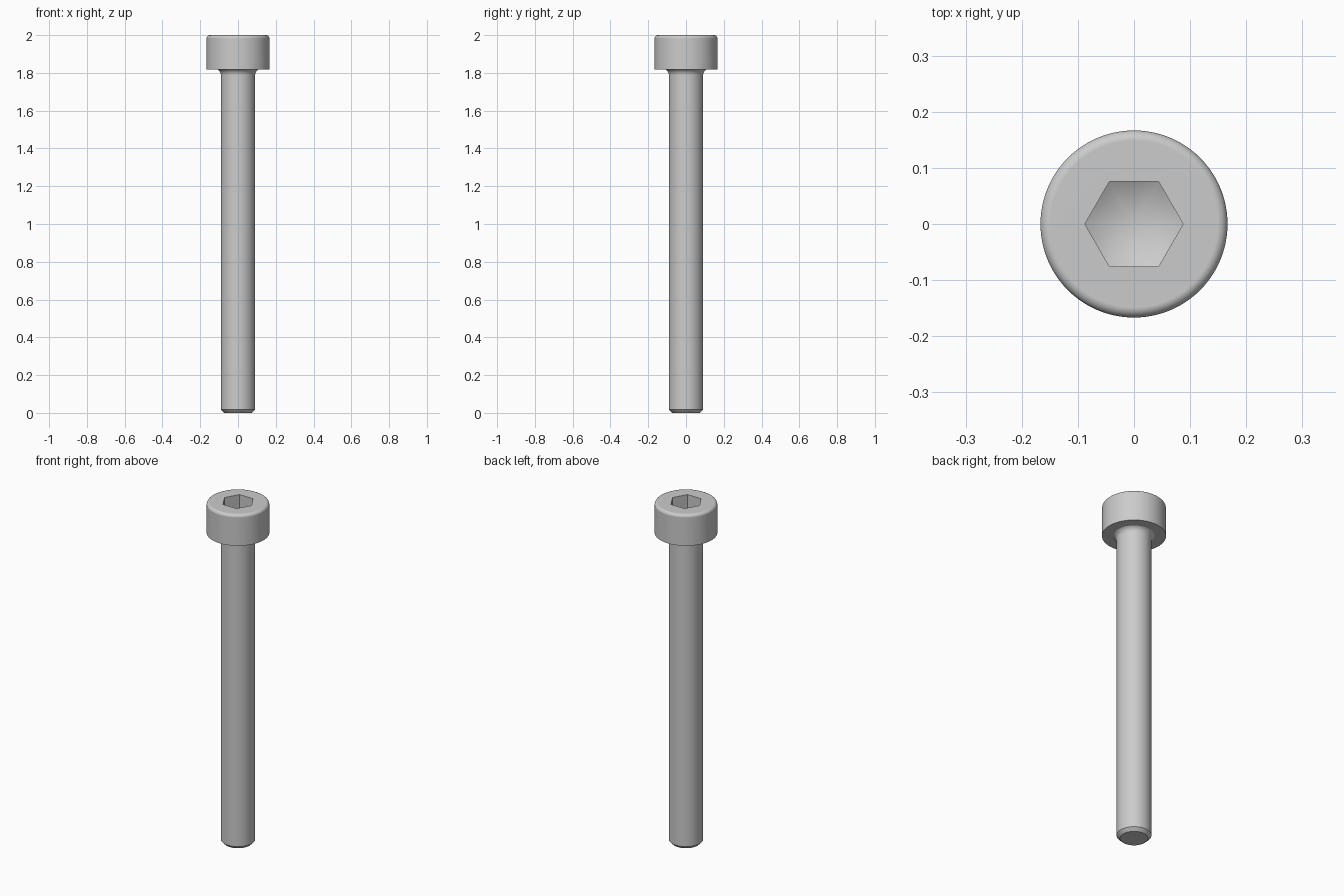
import bpy
import bmesh
from math import sin, cos, tan, pi, radians

if "Cube" in bpy.data.objects:
    bpy.data.objects.remove(bpy.data.objects["Cube"])

SEGMENTS = 96            # multiple of six, so the socket corners fall on vertices
SHAFT_R, HEAD_R = 0.0909, 0.1667
TOP, HEAD_BOTTOM = 2.0, 1.818
CHAMFER = 0.018
EDGE_R = 0.018           # rounding of the head's top rim
NECK_R, NECK_SWEEP = 0.034, radians(62)
SOCKET_APOTHEM, SOCKET_DEPTH = 0.0758, 0.079
DRILL_SLOPE = tan(radians(30))

steel = bpy.data.materials.new("grey steel")
steel.use_nodes = True
steel.diffuse_color = (0.6, 0.6, 0.6, 1)
steel.node_tree.nodes["Principled BSDF"].inputs["Base Color"].default_value = steel.diffuse_color


def arc(cx, cz, r, start, end, steps):
    angles = [start + (end - start) * i / steps for i in range(steps + 1)]
    return [(cx + r * cos(a), cz + r * sin(a)) for a in angles]


def hex_radius(a):
    """Distance from the axis to the socket wall, corners on the x axis."""
    return SOCKET_APOTHEM / cos(a % (pi / 3) - pi / 6)


# Outer profile from the tip of the shaft to the flat top of the head
profile = [(SHAFT_R - CHAMFER, 0), (SHAFT_R, CHAMFER)]
neck_z = HEAD_BOTTOM - NECK_R * sin(NECK_SWEEP)
profile += arc(SHAFT_R + NECK_R, neck_z, NECK_R, pi, pi - NECK_SWEEP, 8)
profile += [(HEAD_R, HEAD_BOTTOM)]
profile += arc(HEAD_R - EDGE_R, TOP - EDGE_R, EDGE_R, 0, pi / 2, 8)

bm = bmesh.new()
turns = [2 * pi * i / SEGMENTS for i in range(SEGMENTS)]


def add_ring(point):
    """point(angle) gives the radius and height of the ring at that angle."""
    ring = []
    for a in turns:
        r, z = point(a)
        ring.append(bm.verts.new((r * cos(a), r * sin(a), z)))
    return ring


rings = [add_ring(lambda a, p=p: p) for p in profile]

# Hexagonal socket: straight walls down to a conical drilled floor
corner = SOCKET_APOTHEM / cos(pi / 6)
floor_tip = TOP - SOCKET_DEPTH - corner * DRILL_SLOPE
rings.append(add_ring(lambda a: (hex_radius(a), TOP)))
rings.append(add_ring(lambda a: (hex_radius(a), floor_tip + hex_radius(a) * DRILL_SLOPE)))

for low, high in zip(rings, rings[1:]):
    for i in range(SEGMENTS):
        j = (i + 1) % SEGMENTS
        bm.faces.new((low[i], low[j], high[j], high[i]))

tip = bm.verts.new((0, 0, floor_tip))
for i in range(SEGMENTS):
    bm.faces.new((rings[-1][i], rings[-1][(i + 1) % SEGMENTS], tip))
bm.faces.new(rings[0][::-1])
bmesh.ops.recalc_face_normals(bm, faces=bm.faces[:])

mesh = bpy.data.meshes.new("socket_head_screw")
bm.to_mesh(mesh)
bm.free()
mesh.materials.append(steel)
screw = bpy.data.objects.new("socket_head_screw", mesh)
bpy.context.collection.objects.link(screw)

# Smooth curved surfaces, crisp machined edges, flat top
bpy.ops.object.select_all(action="DESELECT")
screw.select_set(True)
bpy.context.view_layer.objects.active = screw
bpy.ops.object.shade_smooth_by_angle(angle=radians(25))
weighted = screw.modifiers.new("flat_face_normals", "WEIGHTED_NORMAL")
weighted.keep_sharp = True
